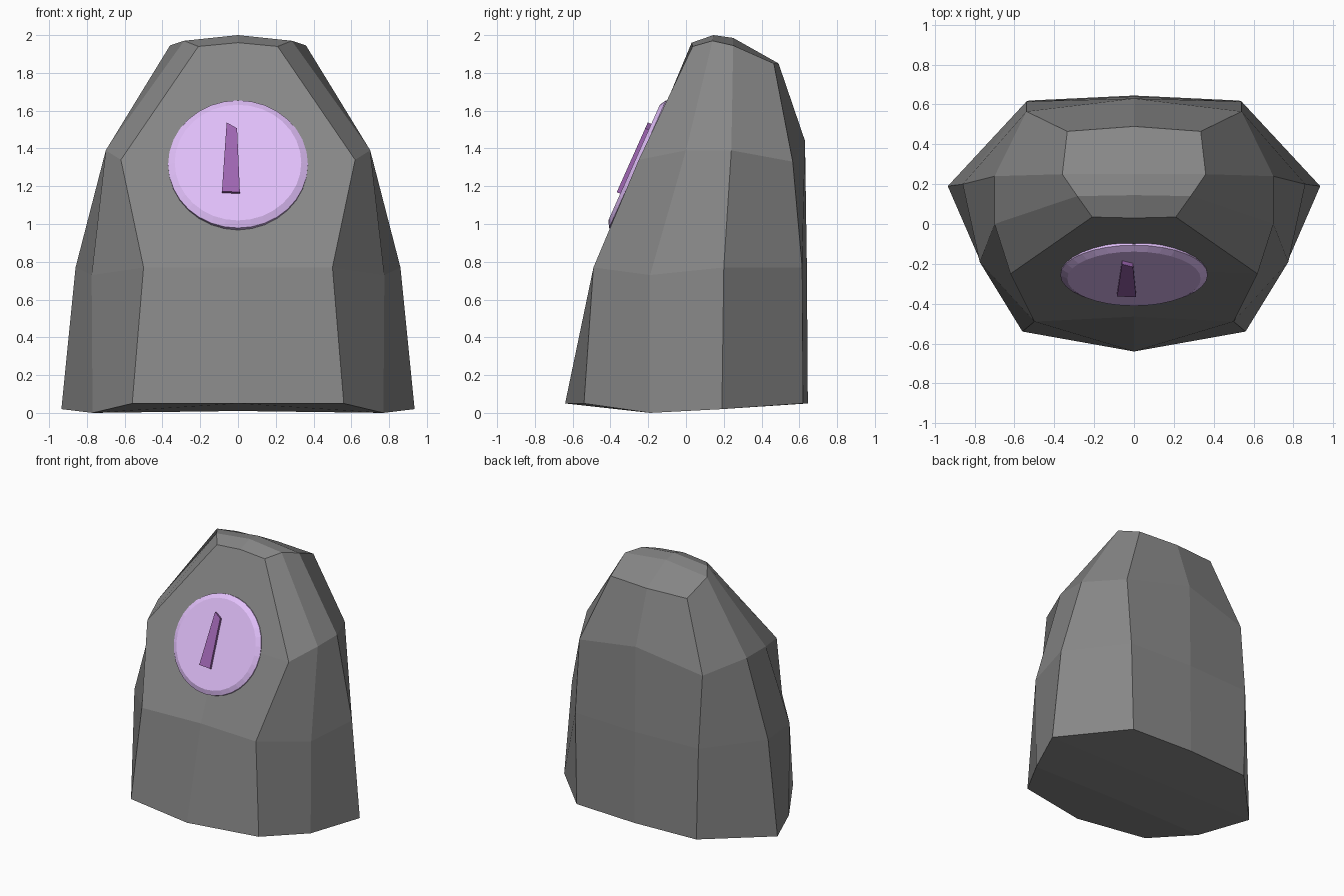
import bpy, bmesh
from math import radians
from mathutils import Matrix

if "Cube" in bpy.data.objects:
    bpy.data.objects.remove(bpy.data.objects["Cube"])


def finish(bm, name, color):
    bmesh.ops.recalc_face_normals(bm, faces=bm.faces)
    me = bpy.data.meshes.new(name)
    bm.to_mesh(me)
    bm.free()
    ob = bpy.data.objects.new(name, me)
    bpy.context.collection.objects.link(ob)
    mat = bpy.data.materials.new(name + "_color")
    mat.diffuse_color = (*color, 1)
    mat.use_nodes = True
    mat.node_tree.nodes["Principled BSDF"].inputs["Base Color"].default_value = mat.diffuse_color
    me.materials.append(mat)
    return ob


# Standing stone: right half from rings running front centre -> back centre
rings = [
    [(0, -.64, .05), (.56, -.54, .05), (.77, -.19, 0), (.935, .19, .02), (.525, .62, .05), (0, .645, .05)],
    [(0, -.465, .77), (.50, -.49, .77), (.775, -.19, .73), (.86, .20, .77), (.54, .615, .77), (0, .64, .77)],
    [(0, -.23, 1.34), (.62, -.25, 1.34), (.70, 0, 1.39), (.70, .24, 1.39), (.54, .565, 1.33), (0, .63, 1.44)],
    [(0, .03, 1.96), (.21, .035, 1.94), (.285, .14, 1.97), (.36, .25, 1.945), (.335, .465, 1.85), (0, .49, 1.85)],
]
bm = bmesh.new()
grid = [[bm.verts.new(p) for p in r] for r in rings]
for a, b in zip(grid, grid[1:]):
    for i in range(5):
        bm.faces.new((a[i], a[i + 1], b[i + 1], b[i]))

# Top and bottom caps, each with two points on the centre line
for r, pts in ((grid[3], [(0, .145, 2.0), (0, .25, 1.985)]),
               (grid[0], [(0, -.19, .01), (0, .19, .02)])):
    m, n = [bm.verts.new(p) for p in pts]
    bm.faces.new((r[0], r[1], r[2], m))
    bm.faces.new((r[2], r[3], n, m))
    bm.faces.new((r[3], r[4], r[5], n))

# Mirror to the left half and weld the seam
dup = bmesh.ops.duplicate(bm, geom=bm.verts[:] + bm.edges[:] + bm.faces[:])["geom"]
for v in dup:
    if isinstance(v, bmesh.types.BMVert):
        v.co.x *= -1
bmesh.ops.remove_doubles(bm, verts=bm.verts, dist=1e-4)
finish(bm, "standing_stone", (.24, .24, .24))

# Emblem plane: tilted to lie on the sloping front face
plane = Matrix.Translation((0, -.275, 1.325)) @ Matrix.Rotation(radians(66), 4, 'X')

# Round medallion with a bevelled rim
bm = bmesh.new()
for r1, r2, z0, z1 in ((.37, .37, -.06, -.02), (.37, .335, -.02, 0)):
    bmesh.ops.create_cone(bm, segments=32, radius1=r1, radius2=r2, depth=z1 - z0,
                          cap_ends=False, matrix=Matrix.Translation((0, 0, (z0 + z1) / 2)))
bmesh.ops.remove_doubles(bm, verts=bm.verts, dist=1e-4)
bmesh.ops.holes_fill(bm, edges=[e for e in bm.edges if e.is_boundary], sides=0)
disc = finish(bm, "medallion", (.75, .52, .95))
disc.matrix_world = plane

# Plain tapered raised bar on the medallion
bm = bmesh.new()
bar = bm.faces.new([bm.verts.new((x, y, -.01)) for x, y in
                    ((-.085, -.175), (.01, -.18), (-.005, .19), (-.06, .224))])
top = bmesh.ops.extrude_face_region(bm, geom=[bar])["geom"]
bmesh.ops.translate(bm, vec=(0, 0, .03),
                    verts=[v for v in top if isinstance(v, bmesh.types.BMVert)])
bmesh.ops.holes_fill(bm, edges=[e for e in bm.edges if e.is_boundary], sides=0)
mark = finish(bm, "raised_bar", (.34, .13, .44))
mark.matrix_world = plane
